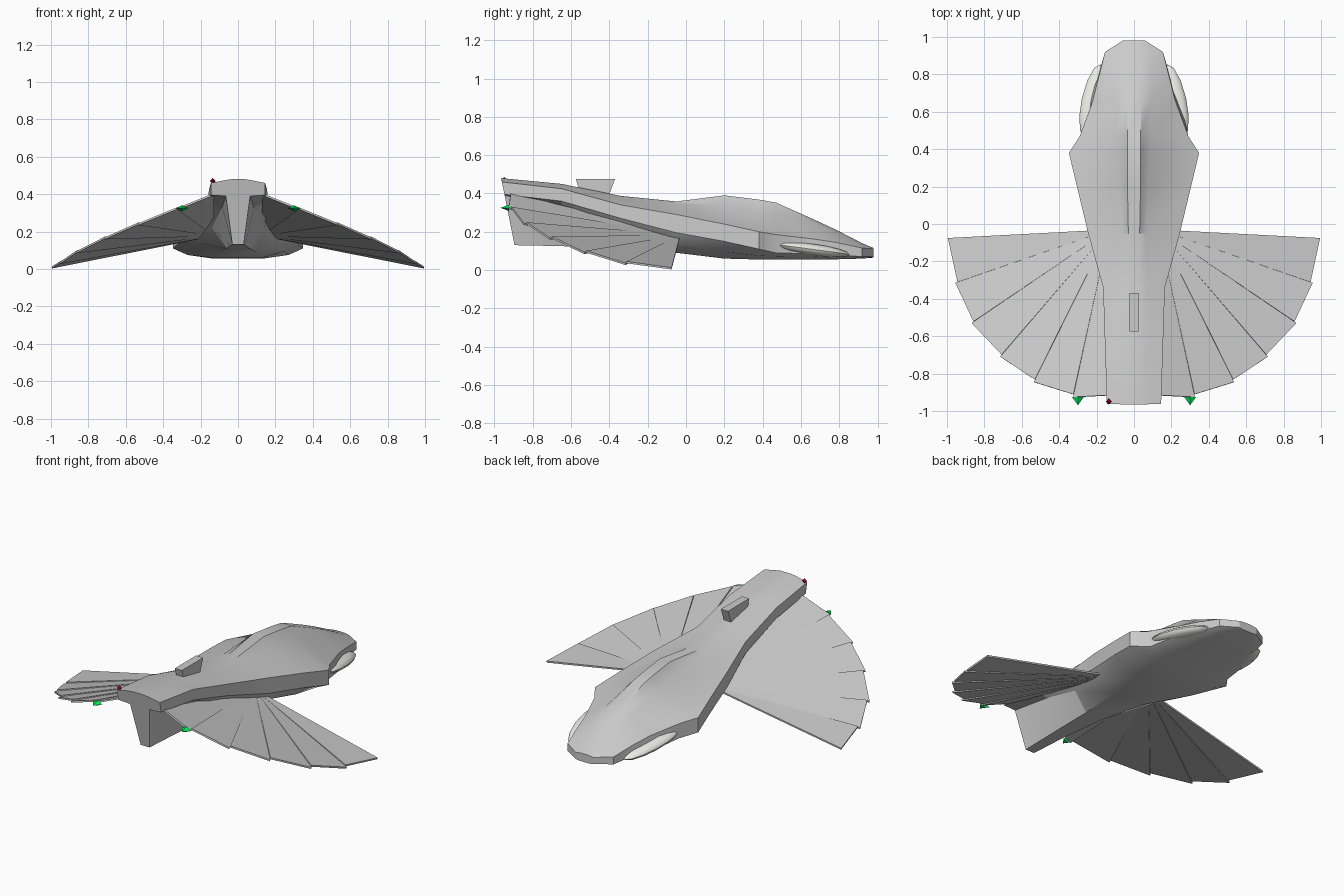
import bpy, bmesh, math
from mathutils import Vector, Matrix

if "Cube" in bpy.data.objects:
    bpy.data.objects.remove(bpy.data.objects["Cube"])


def material(name, rgb):
    m = bpy.data.materials.new(name)
    m.diffuse_color = (*rgb, 1)
    m.use_nodes = True
    m.node_tree.nodes["Principled BSDF"].inputs["Base Color"].default_value = m.diffuse_color
    return m


def finish(name, bm, mat=None, smooth=None):
    bmesh.ops.recalc_face_normals(bm, faces=bm.faces[:])
    me = bpy.data.meshes.new(name)
    bm.to_mesh(me)
    bm.free()
    if smooth:
        me.shade_smooth()
        me.set_sharp_from_angle(angle=math.radians(smooth))
    if mat:
        me.materials.append(mat)
    ob = bpy.data.objects.new(name, me)
    bpy.context.collection.objects.link(ob)
    return ob


def loft(bm, rings):
    rows = [[bm.verts.new(p) for p in r] for r in rings]
    n = len(rows[0])
    for a, b in zip(rows, rows[1:]):
        for i in range(n):
            j = (i + 1) % n
            bm.faces.new((a[i], a[j], b[j], b[i]))
    bm.faces.new(rows[0])
    bm.faces.new(rows[-1])


def prism(bm, bottom, top):
    loft(bm, [bottom, top])


# Hull cross-sections, tail to nose: y, then half-profile x,z pairs
# (ridge, ridge foot, deck edge, side bottom, chine, keel)
SECTIONS = [
    (-.965, .035, .48, .07, .475, .145, .46, .145, .395, .065, .39, .03, .13),
    (-.65, .035, .45, .07, .443, .155, .425, .155, .36, .085, .33, .04, .125),
    (-.34, .035, .387, .07, .378, .165, .34, .165, .27, .14, .22, .06, .11),
    (-.05, .03, .358, .065, .35, .245, .29, .245, .195, .20, .14, .10, .09),
    (.20, .035, .39, .075, .335, .305, .24, .305, .15, .25, .095, .13, .06),
    (.38, .035, .368, .085, .31, .348, .20, .348, .11, .27, .075, .13, .055),
    (.47, .035, .352, .09, .295, .29, .185, .28, .09, .24, .072, .13, .055),
    (.66, .04, .268, .09, .25, .22, .163, .25, .085, .21, .07, .12, .055),
    (.78, .04, .212, .09, .20, .19, .145, .195, .08, .17, .065, .11, .056),
    (.92, .04, .14, .08, .135, .155, .115, .155, .07, .13, .064, .08, .06),
    (.98, .02, .115, .04, .113, .06, .11, .06, .07, .05, .067, .03, .065),
]
rings = []
for s in SECTIONS:
    half = list(zip(s[1::2], s[2::2]))
    rake = .2 if s is SECTIONS[0] else 0
    loop = half + [(-x, z) for x, z in reversed(half)]
    rings.append([(x, s[0] + rake * (.48 - z), z) for x, z in loop])
bm = bmesh.new()
loft(bm, rings)
finish("hull", bm, smooth=25)

# Dorsal block
bm = bmesh.new()
side = [(-.55, .39), (-.575, .476), (-.37, .476), (-.41, .37)]
prism(bm, [(-.024, y, z) for y, z in side], [(.024, y, z) for y, z in side])
finish("dorsal_block", bm)

# Fan wings made of six thin overlapping feathers per side
ROOT = Vector((.13, -.03, .18))
TIPS = [Vector(p) for p in ((.995, -.075, .012), (.955, -.315, .035), (.868, -.53, .092),
                            (.715, -.71, .167), (.535, -.845, .243), (.325, -.925, .325),
                            (.13, -.93, .40))]
for sx, label in ((1, "right"), (-1, "left")):
    for i, (a, b) in enumerate(zip(TIPS, TIPS[1:])):
        n = (a - ROOT).cross(b - ROOT).normalized()
        if n.z < 0:
            n = -n
        b = ROOT + (b - ROOT) * .985 + n * .003
        a = a - n * .004
        flat = [ROOT, a, b]
        bm = bmesh.new()
        prism(bm, [((p - n * .005).x * sx, (p - n * .005).y, max(0, (p - n * .005).z)) for p in flat],
              [((p + n * .005).x * sx, (p + n * .005).y, (p + n * .005).z) for p in flat])
        finish(f"{label}_wing_feather_{i + 1}", bm)

# Pale side windows near the nose
pale = material("pale", (.85, .85, .8))
for sx, label in ((1, "right"), (-1, "left")):
    bm = bmesh.new()
    bmesh.ops.create_uvsphere(bm, u_segments=12, v_segments=8, radius=1)
    mat = (Matrix.Translation((.222 * sx, .66, .107)) @ Matrix.Rotation(.22 * sx, 4, 'Z')
           @ Matrix.Rotation(-.13, 4, 'X') @ Matrix.Diagonal((.058, .2, .03, 1)))
    bmesh.ops.transform(bm, matrix=mat, verts=bm.verts[:])
    finish(f"{label}_nose_window", bm, pale, 40)

# Green wing lights
green = material("green", (0, .85, .1))
for sx, label in ((1, "right"), (-1, "left")):
    bm = bmesh.new()
    bmesh.ops.create_cone(bm, cap_ends=True, segments=4, radius1=.032, radius2=0, depth=.045)
    mat = (Matrix.Translation((.30 * sx, -.947, .325)) @ Matrix.Diagonal((1, 1, .5, 1))
           @ Matrix.Rotation(math.pi / 2, 4, 'X'))
    bmesh.ops.transform(bm, matrix=mat, verts=bm.verts[:])
    finish(f"{label}_wing_light", bm, green)

# Red tail light
bm = bmesh.new()
bmesh.ops.create_uvsphere(bm, u_segments=4, v_segments=2, radius=.016)
bmesh.ops.translate(bm, vec=(-.135, -.95, .47), verts=bm.verts[:])
finish("tail_light", bm, material("red", (.5, 0, .02)))
